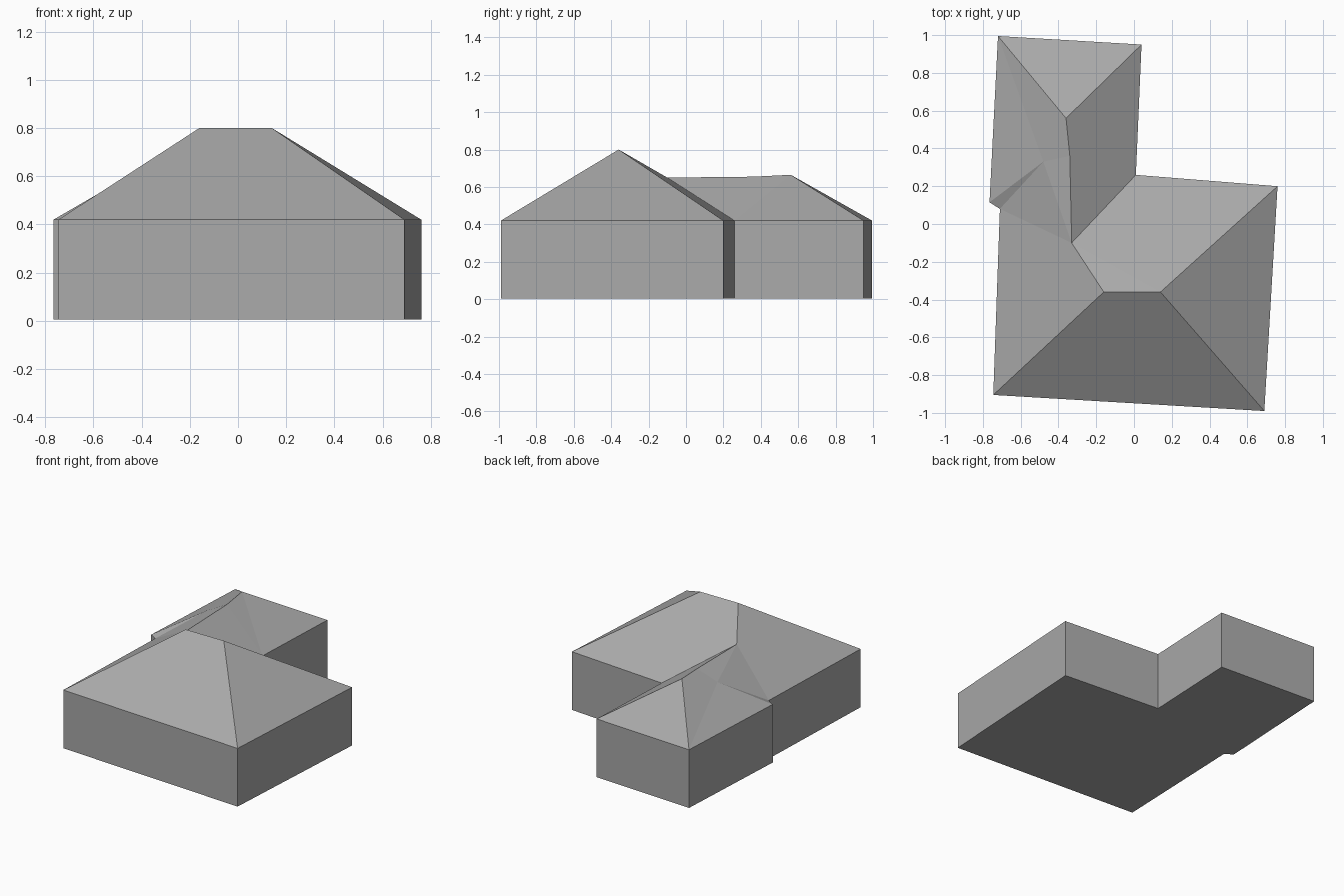
import bpy

cube = bpy.data.objects.get("Cube")
if cube:
    bpy.data.objects.remove(cube, do_unlink=True)

EAVES = 0.42

grey = bpy.data.materials.new("plain grey")
grey.use_nodes = True
colour = (0.4, 0.4, 0.4, 1)
grey.diffuse_color = colour
grey.node_tree.nodes["Principled BSDF"].inputs["Base Color"].default_value = colour

# Plan corners of the L-shaped house, anticlockwise
plan = {
    "front_right": (-0.745, -0.905), "front_left": (0.69, -0.99),
    "back_left": (0.76, 0.2), "inner": (0.01, 0.26),
    "wing_left": (0.04, 0.95), "wing_right": (-0.72, 0.995),
    "step_out": (-0.765, 0.115), "step_in": (-0.71, 0.08),
}
points = {name: (x, y, EAVES) for name, (x, y) in plan.items()}

# Ridge and valley points
points.update({
    "ridge_right": (-0.16, -0.36, 0.8), "ridge_left": (0.14, -0.36, 0.8),
    "junction": (-0.33, -0.1, 0.65), "wing_ridge": (-0.34, 0.36, 0.655),
    "wing_peak": (-0.36, 0.56, 0.665), "valley": (-0.48, 0.33, 0.585),
})


def build(name, verts, faces):
    mesh = bpy.data.meshes.new(name)
    mesh.from_pydata(verts, [], faces)
    mesh.materials.append(grey)
    mesh.update()
    obj = bpy.data.objects.new(name, mesh)
    bpy.context.collection.objects.link(obj)
    return obj


def roof(name, slopes):
    names = list(points)
    faces = [[names.index(n) for n in slope.split()] for slope in slopes]
    used = sorted({i for f in faces for i in f})
    build(name, [points[names[i]] for i in used],
          [[used.index(i) for i in f] for f in faces])


# Walls and floor
n = len(plan)
verts = [(x, y, z) for z in (0.005, EAVES) for x, y in plan.values()]
sides = [(i, (i + 1) % n, (i + 1) % n + n, i + n) for i in range(n)]
build("walls_and_floor", verts, sides + [tuple(reversed(range(n)))])

# Main hipped roof
roof("main_roof", [
    "front_right front_left ridge_left ridge_right",
    "front_left back_left ridge_left",
    "back_left inner junction ridge_left",
    "ridge_left junction ridge_right",
    "front_right ridge_right junction step_in",
    "step_in junction valley",
    "junction wing_ridge valley",
])

# Lower rear wing roof, with the small step in its eaves
roof("wing_roof", [
    "inner wing_left wing_peak",
    "inner wing_peak wing_ridge",
    "inner wing_ridge junction",
    "wing_left wing_right wing_peak",
    "wing_right step_out valley",
    "wing_right valley wing_ridge wing_peak",
    "step_out step_in valley",
])
